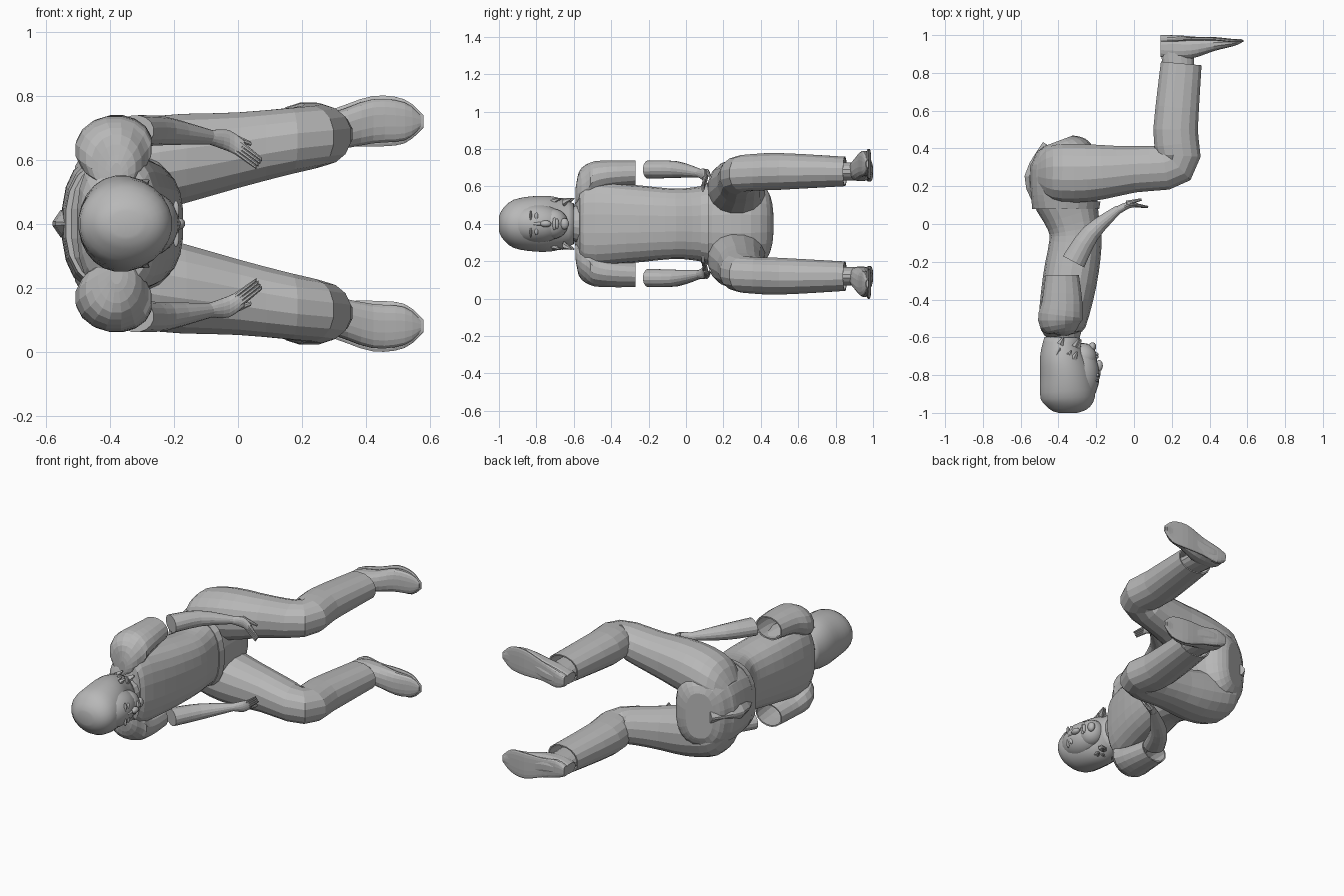
import bpy, bmesh, math, random
from mathutils import Vector

default_cube = bpy.data.objects.get("Cube")
if default_cube:
    bpy.data.objects.remove(default_cube)
random.seed(4)
UP = Vector((0, 0, 1))
MIDDLE = 0.4 * UP  # the body is symmetric above and below this level

grey = bpy.data.materials.new("plain grey")
grey.use_nodes = True
grey.diffuse_color = (.48, .48, .48, 1)
shader = grey.node_tree.nodes["Principled BSDF"]
shader.inputs["Base Color"].default_value = grey.diffuse_color


def finish(name, bm, mirror, smooth):
    """Turn a bmesh into an object, mirrored about the middle if it is paired."""
    bmesh.ops.recalc_face_normals(bm, faces=bm.faces)
    for face in bm.faces:
        face.smooth = smooth
    mesh = bpy.data.meshes.new(name)
    bm.to_mesh(mesh)
    bm.free()
    mesh.materials.append(grey)
    part = bpy.data.objects.new(name, mesh)
    part.location = MIDDLE
    bpy.context.collection.objects.link(part)
    if mirror:
        modifier = part.modifiers.new("both sides", 'MIRROR')
        modifier.use_axis = (False, False, True)
    return part


def spline(values, steps=3):
    """Catmull-Rom interpolation of a list of numbers or vectors."""
    result = []
    last = len(values) - 1
    for i in range(last):
        before, start = values[max(i - 1, 0)], values[i]
        end, after = values[i + 1], values[min(i + 2, last)]
        for step in range(steps):
            t = step / steps
            leave, arrive = (end - before) / 2, (after - start) / 2
            bend = 3 * (end - start) - 2 * leave - arrive
            twist = 2 * (start - end) + leave + arrive
            result.append(start + leave * t + bend * t**2 + twist * t**3)
    return result + [values[last]]


def rounded(value, power):
    return math.copysign(abs(value) ** (2 / power), value)


def limb(name, path, widths, heights=None, sides=16, power=2, mirror=False,
         smooth=False, open_end=False):
    """Skin along a path; widths lie across it, heights lie along z."""
    centres = spline([Vector(point).to_3d() for point in path])
    widths, heights = spline(widths), spline(heights or widths)
    bm = bmesh.new()
    rings = []
    for i, centre in enumerate(centres):
        ahead = centres[min(i + 1, len(centres) - 1)] - centres[max(i - 1, 0)]
        across = UP.cross(ahead).normalized()
        ring = []
        for side in range(sides):
            angle = math.tau * (side + .5) / sides
            out = across * widths[i] * rounded(math.cos(angle), power)
            rise = UP * heights[i] * rounded(math.sin(angle), power)
            ring.append(bm.verts.new(centre + out + rise))
        rings.append(ring)
    for near, far in zip(rings, rings[1:]):
        for side in range(sides):
            bm.faces.new((near[side - 1], near[side], far[side], far[side - 1]))
    bm.faces.new(rings[0])
    if not open_end:
        bm.faces.new(rings[-1])
    part = finish(name, bm, mirror, smooth)
    if open_end:
        part.modifiers.new("cloth", 'SOLIDIFY').thickness = .008


def blob(name, centre, size, mirror=False):
    """Smooth ellipsoid."""
    bm = bmesh.new()
    bmesh.ops.create_uvsphere(bm, u_segments=20, v_segments=12, radius=1)
    bmesh.ops.scale(bm, vec=size, verts=bm.verts)
    bmesh.ops.translate(bm, vec=centre, verts=bm.verts)
    finish(name, bm, mirror, True)


# Shirt, collar and neck
limb("shirt",
     path=[(-.38, -.59), (-.38, -.53), (-.34, -.3), (-.31, -.1), (-.32, 0), (-.36, .13)],
     widths=[.08, .125, .145, .14, .14, .17],
     heights=[.11, .22, .21, .19, .19, .21], sides=22, power=2.6)
limb("collar", path=[(-.37, -.56), (-.36, -.63)], widths=[.1, .07],
     heights=[.11, .08], open_end=True)
limb("neck", path=[(-.37, -.54), (-.34, -.7)], widths=[.07, .07], smooth=True)

# Short sleeves with rounded shoulders, open at the cuff
limb("sleeve",
     path=[(-.38, -.59, .15), (-.38, -.57, .19), (-.39, -.51, .23), (-.38, -.42, .26),
           (-.38, -.27, .27)],
     widths=[.02, .08, .12, .11, .09], heights=[.04, .09, .1, .08, .07],
     mirror=True, open_end=True)

# Trouser seat with the raised rear seam, and waistband
limb("trouser_seat",
     path=[(-.37, .08), (-.37, .2), (-.37, .33), (-.39, .41), (-.4, .44)],
     widths=[.17, .18, .18, .14, .08], heights=[.2, .23, .23, .2, .14],
     sides=22, power=2.5)
limb("seat_seam", path=[(-.51, .1), (-.55, .25), (-.46, .42)],
     widths=[.02, .035, .03], heights=[.02, .05, .04], sides=8, power=1)
limb("waistband", path=[(-.36, .08), (-.36, .12)], widths=[.177, .184],
     heights=[.21, .22], sides=22, power=2.5)

# Trouser legs bent at the knee, open at the hem
limb("trouser_leg",
     path=[(-.51, .27, .11), (-.43, .27, .15), (-.25, .27, .19), (0, .29, .23),
           (.22, .32, .27), (.22, .5, .28), (.25, .85, .28)],
     widths=[.08, .15, .155, .125, .12, .12, .11],
     heights=[.07, .14, .15, .12, .1, .1, .08], power=2.2, mirror=True, open_end=True)

# Ankles, shoes and soles
limb("ankle", path=[(.24, .76, .28), (.23, .92, .28)], widths=[.08, .09],
     heights=[.05, .05], mirror=True)
limb("shoe",
     path=[(.14, .935, .28), (.2, .935, .28), (.3, .935, .29), (.42, .95, .32),
           (.52, .96, .32), (.57, .97, .32)],
     widths=[.05, .065, .06, .035, .02, .01], heights=[.03, .05, .06, .07, .06, .02],
     power=2.5, mirror=True)
limb("shoe_sole",
     path=[(.14, .98, .28), (.2, .98, .28), (.3, .98, .3), (.42, .98, .32),
           (.52, .97, .32), (.58, .97, .32)],
     widths=[.02, .02, .01, .01, .01, .005], heights=[.03, .055, .06, .08, .07, .02],
     power=3, mirror=True)

# Forearms, palms and fingers
limb("forearm", path=[(-.32, -.2, .29), (-.23, -.05, .29), (-.08, .08, .27)],
     widths=[.065, .05, .022], heights=[.05, .045, .022], mirror=True)
limb("palm", path=[(-.09, .07, .27), (-.03, .1, .26), (.02, .1, .23)],
     widths=[.022, .018, .01], heights=[.022, .034, .03], mirror=True)
for i in range(4):
    shift = Vector((-.006, 0, -.008)) * i
    limb("finger", path=[Vector((.01, .1, .25)) + shift, Vector((.075, .09, .2)) + shift],
         widths=[.011, .006], sides=8, mirror=True)
limb("thumb", path=[(-.04, .11, .28), (.04, .13, .25)], widths=[.015, .007],
     sides=8, mirror=True)

# Head, hair and ragged side locks
blob("face", (-.29, -.8, 0), (.108, .16, .105))
blob("jaw", (-.27, -.71, 0), (.075, .08, .08))
limb("hair", path=[(-.35, -1), (-.35, -.98), (-.35, -.92), (-.36, -.8), (-.38, -.7), (-.38, -.6)],
     widths=[.05, .1, .145, .14, .12, .095], heights=[.04, .08, .13, .15, .145, .11],
     sides=24, smooth=True)
for i in range(9):
    root = Vector((random.uniform(-.42, -.29), random.uniform(-.74, -.63), .115))
    limb("hair_lock", path=[root, root + Vector((.02, .04, .02))],
         widths=[.022, .004], sides=6, mirror=True)

# Facial features
blob("nose", (-.185, -.75, 0), (.02, .03, .018))
blob("nose_bridge", (-.19, -.79, 0), (.012, .035, .01))
blob("eye", (-.194, -.8, .04), (.01, .01, .02), mirror=True)
blob("eyebrow", (-.194, -.83, .042), (.01, .006, .03), mirror=True)
blob("upper_lip", (-.2, -.704, 0), (.013, .01, .034))
blob("lower_lip", (-.2, -.69, 0), (.013, .01, .028))
blob("chin", (-.22, -.65, 0), (.02, .024, .03))
